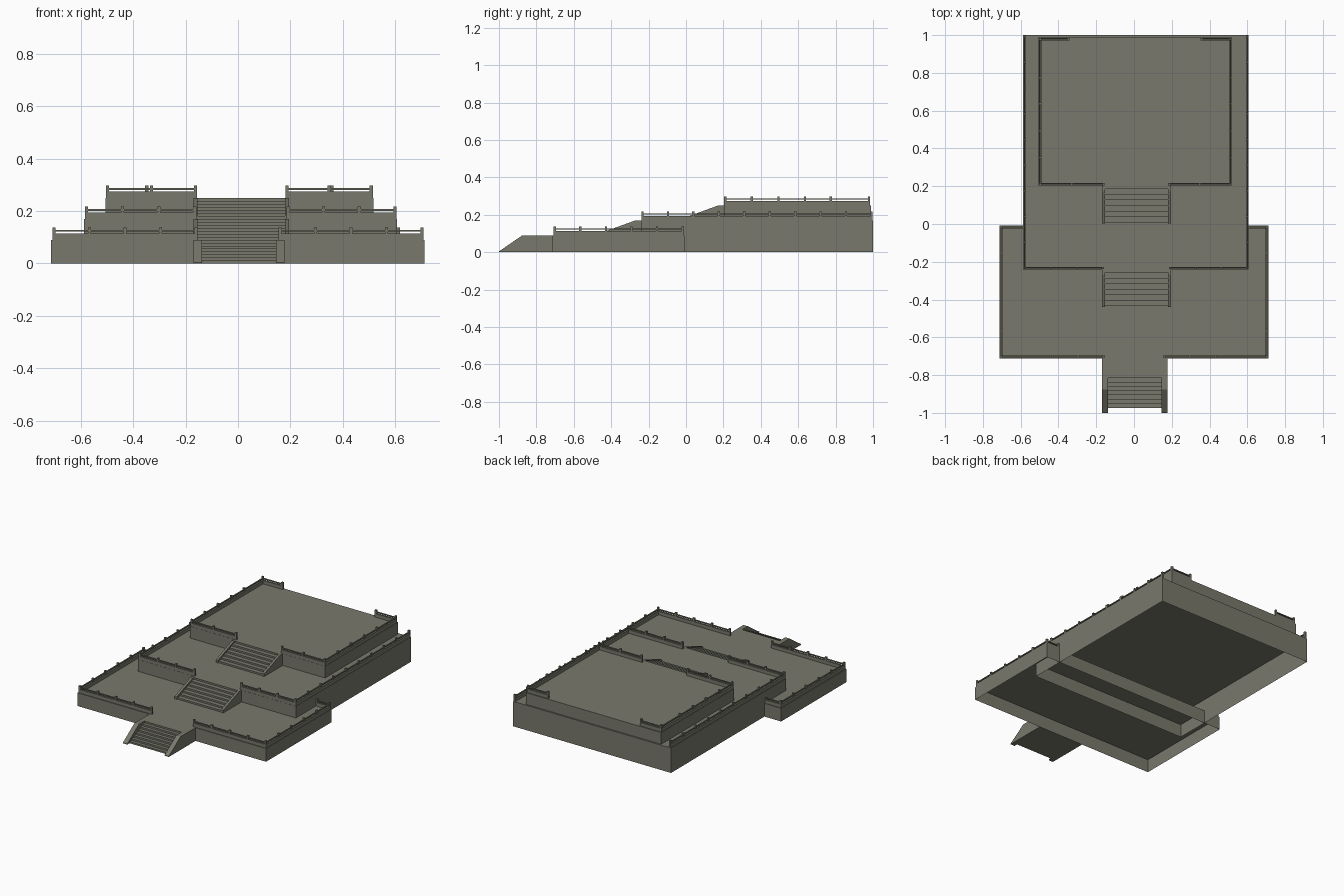
import bpy, bmesh

if "Cube" in bpy.data.objects:
    bpy.data.objects.remove(bpy.data.objects["Cube"])

stone = bpy.data.materials.new("grey_olive_stone")
stone.diffuse_color = (0.19, 0.19, 0.15, 1)
stone.use_nodes = True
stone.node_tree.nodes["Principled BSDF"].inputs["Base Color"].default_value = stone.diffuse_color


def finish(bm, name):
    me = bpy.data.meshes.new(name)
    bm.normal_update()
    bm.to_mesh(me)
    bm.free()
    me.materials.append(stone)
    ob = bpy.data.objects.new(name, me)
    bpy.context.collection.objects.link(ob)
    return ob


def box(bm, x0, x1, y0, y1, z0, z1, open_bottom=False):
    lo = [bm.verts.new(p) for p in ((x0, y0, z0), (x1, y0, z0), (x1, y1, z0), (x0, y1, z0))]
    hi = [bm.verts.new((v.co.x, v.co.y, z1)) for v in lo]
    bm.faces.new(hi)
    if not open_bottom:
        bm.faces.new(lo[::-1])
    for i in range(4):
        j = (i + 1) % 4
        bm.faces.new((lo[i], lo[j], hi[j], hi[i]))


def prism(bm, profile, x0, x1):
    """Extrude a (y, z) side profile along x."""
    a = [bm.verts.new((x0, y, z)) for y, z in profile]
    b = [bm.verts.new((x1, y, z)) for y, z in profile]
    faces = [bm.faces.new(a), bm.faces.new(b[::-1])]
    n = len(a)
    for i in range(n):
        j = (i + 1) % n
        faces.append(bm.faces.new((a[i], b[i], b[j], a[j])))
    bmesh.ops.recalc_face_normals(bm, faces=faces)


def tier(name, x0, x1, y0, y1, z0, z1):
    # hollow platform, open underneath
    bm = bmesh.new()
    box(bm, x0, x1, y0, y1, z0, z1, open_bottom=True)
    finish(bm, name)


def parapet(name, z, runs):
    # low wall, thin handrail and posts; each run is start, end, post fractions
    bm = bmesh.new()
    w, r, p = 0.006, 0.004, 0.006
    for (xa, ya), (xb, yb), posts in runs:
        x0, x1, y0, y1 = min(xa, xb), max(xa, xb), min(ya, yb), max(ya, yb)
        box(bm, x0 - w, x1 + w, y0 - w, y1 + w, z, z + 0.024)
        box(bm, x0 - r, x1 + r, y0 - r, y1 + r, z + 0.031, z + 0.037)
        for t in posts:
            x, y = xa + (xb - xa) * t, ya + (yb - ya) * t
            box(bm, x - p, x + p, y - p, y + p, z, z + 0.048)
    finish(bm, name)


def even(n):
    return [i / n for i in range(n + 1)]


def stair(name, x0, x1, cheek, y0, y1, z0, z1, n, cheek_profile):
    # stepped flight between two sloping cheek walls
    bm = bmesh.new()
    yb = cheek_profile[-1][0]
    rise, run = (z1 - z0) / n, (y1 - y0) / (n - 1)
    prof = [(yb, z0), (y0, z0)]
    for i in range(n):
        y, z = y0 + i * run, z0 + (i + 1) * rise
        prof += [(y, z)] + ([(y + run, z)] if i < n - 1 else [(yb, z)])
    prism(bm, prof, x0 + cheek, x1 - cheek)
    finish(bm, name + "_steps")
    bm = bmesh.new()
    for a, b in ((x0, x0 + cheek), (x1 - cheek, x1)):
        prism(bm, cheek_profile, a, b)
    finish(bm, name + "_cheeks")


# platforms
tier("lower_terrace", -0.713, 0.711, -0.713, -0.008, 0, 0.09)
tier("middle_terrace", -0.587, 0.606, -0.24, 1.0, 0, 0.17)
tier("upper_terrace", -0.505, 0.516, 0.203, 0.99, 0.17, 0.25)

# parapets
parapet("lower_parapet", 0.09, [
    ((-0.702, -0.702), (-0.16, -0.702), even(4)),
    ((0.16, -0.702), (0.702, -0.702), even(4)),
    ((-0.702, -0.702), (-0.702, -0.018), even(5)),
    ((0.702, -0.702), (0.702, -0.018), even(5)),
    ((-0.702, -0.018), (-0.592, -0.018), []),
    ((0.612, -0.018), (0.702, -0.018), [0]),
])
parapet("middle_parapet", 0.17, [
    ((-0.577, -0.233), (-0.165, -0.233), even(3)),
    ((0.19, -0.233), (0.598, -0.233), even(3)),
    ((-0.577, -0.233), (-0.577, 0.992), even(9)),
    ((0.598, -0.233), (0.598, 0.992), even(9)),
])
side_posts = [0, 0.185, 0.37, 0.555, 0.735, 1]
parapet("upper_parapet", 0.25, [
    ((-0.497, 0.21), (-0.162, 0.21), even(2)),
    ((0.187, 0.21), (0.508, 0.21), even(2)),
    ((-0.497, 0.21), (-0.497, 0.978), side_posts),
    ((0.508, 0.21), (0.508, 0.978), side_posts),
    ((-0.497, 0.978), (-0.348, 0.978), [1]),
    ((0.358, 0.978), (0.508, 0.978), [0]),
])

# entrance stair with landing
stair("entrance_stair", -0.17, 0.178, 0.033, -0.975, -0.815, 0, 0.09, 8,
      [(-0.713, 0), (-1.0, 0), (-1.0, 0.004), (-0.875, 0.09), (-0.713, 0.09)])
# two inner stairs share one shape
for name, y, z in (("middle_stair", -0.24, 0.09), ("upper_stair", 0.203, 0.17)):
    stair(name, -0.17, 0.195, 0.016, y - 0.195, y - 0.018, z, z + 0.08, 7,
          [(y, z), (y - 0.2, z), (y - 0.2, z + 0.018), (y - 0.03, z + 0.08), (y, z + 0.08)])
